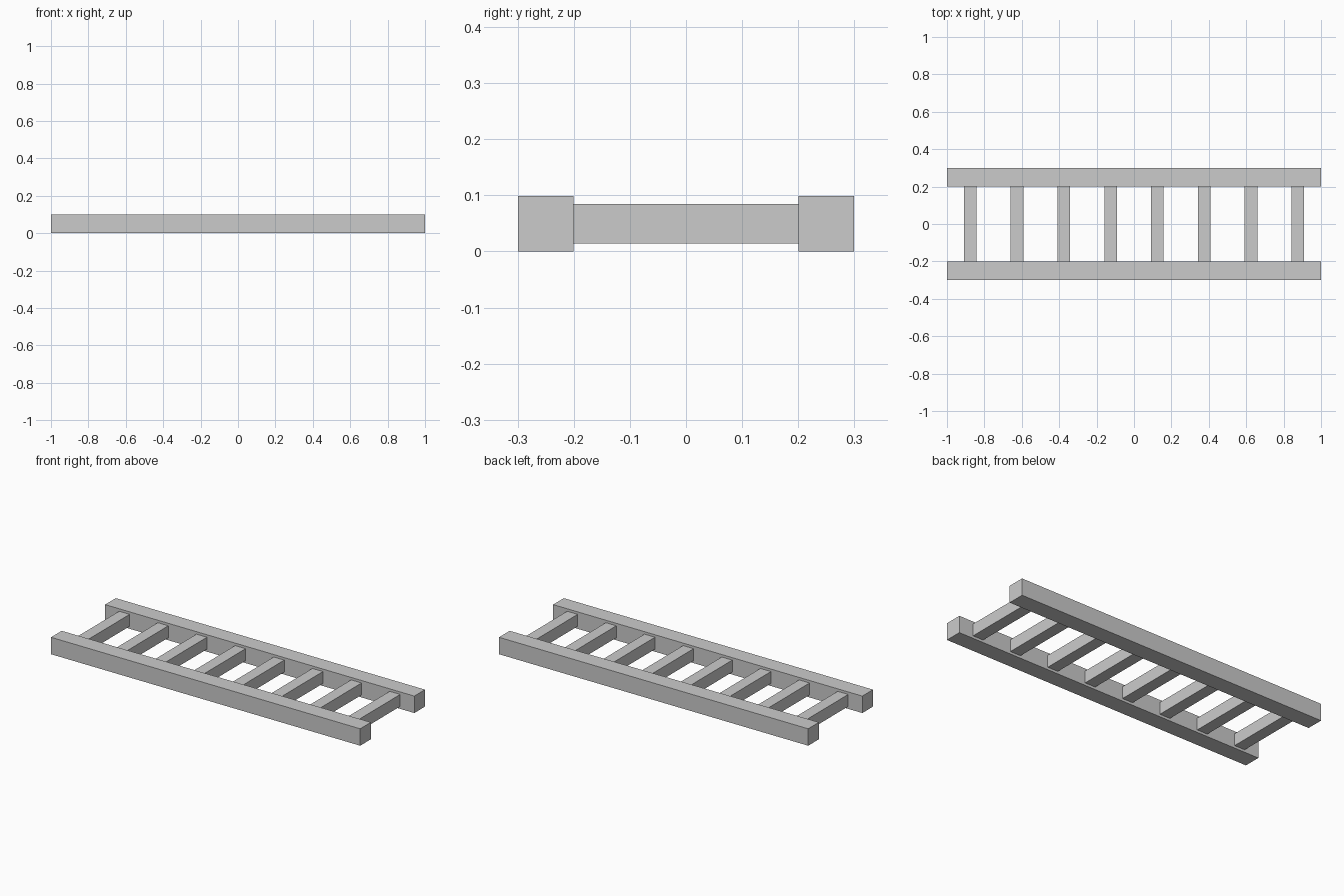
import bpy

if "Cube" in bpy.data.objects:
    bpy.data.objects.remove(bpy.data.objects["Cube"])


def box(name, center, size):
    bpy.ops.mesh.primitive_cube_add(size=1, location=center)
    obj = bpy.context.object
    obj.name = name
    obj.scale = size
    bpy.ops.object.transform_apply(location=False, rotation=False, scale=True)
    return obj


# Two long side rails
RAIL = 0.099
for side, label in ((-1, "front"), (1, "back")):
    box(f"{label}_rail", (0, side * 0.25, RAIL / 2), (2.0, RAIL, RAIL))

# Eight evenly spaced rungs, slightly seated into the rails
for i in range(8):
    box(f"rung_{i + 1}", (-0.875 + 0.25 * i, 0, RAIL / 2), (0.068, 0.404, 0.07))
